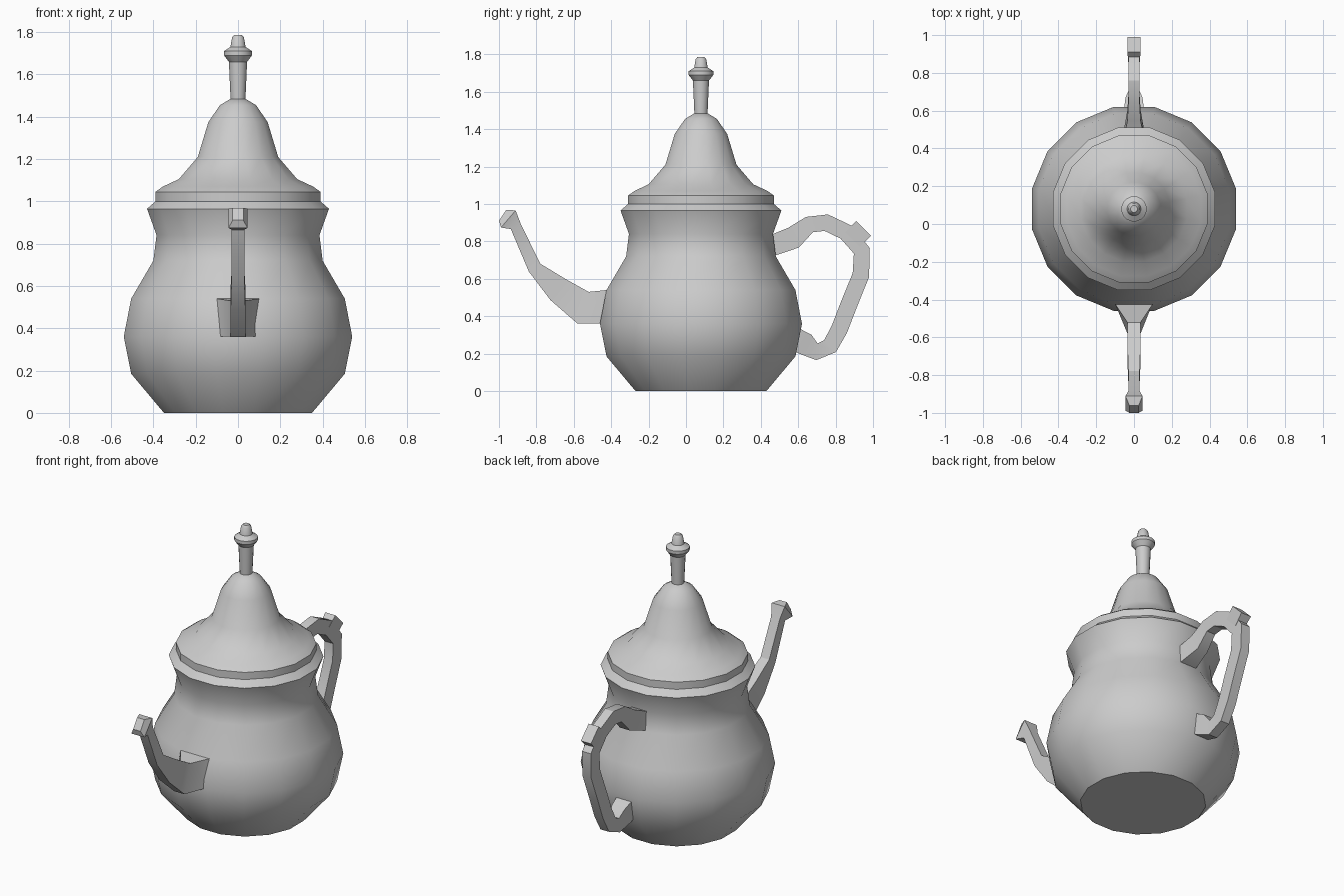
import bpy, bmesh, math
from mathutils import Vector

old = bpy.data.objects.get("Cube")
if old:
    bpy.data.objects.remove(old, do_unlink=True)

SIDES = 16
AXIS = Vector((0, 0.08, 0))

metal = bpy.data.materials.new("light grey metal")
metal.use_nodes = True
grey = (0.6, 0.6, 0.6, 1)
metal.diffuse_color = grey
metal.node_tree.nodes["Principled BSDF"].inputs["Base Color"].default_value = grey


def loft(name, rings):
    """Skin closed rings of points, cap both ends and shade the result."""
    bm = bmesh.new()
    loops = [[bm.verts.new(point) for point in ring] for ring in rings]
    for lower, upper in zip(loops, loops[1:]):
        for i in range(len(lower)):
            bm.faces.new((lower[i - 1], lower[i], upper[i], upper[i - 1]))
    bm.faces.new(loops[0])
    bm.faces.new(loops[-1])
    bmesh.ops.recalc_face_normals(bm, faces=bm.faces)
    mesh = bpy.data.meshes.new(name)
    bm.to_mesh(mesh)
    bm.free()
    mesh.materials.append(metal)
    part = bpy.data.objects.new(name, mesh)
    bpy.context.collection.objects.link(part)
    bpy.ops.object.select_all(action="DESELECT")
    part.select_set(True)
    bpy.context.view_layer.objects.active = part
    bpy.ops.object.shade_smooth_by_angle(angle=math.radians(31))


def turned(name, profile):
    """Faceted round part from (flat-to-axis radius, height) pairs."""
    half_step = math.pi / SIDES
    rings = []
    for radius, height in profile:
        corner = radius / math.cos(half_step)
        ring = []
        for side in range(SIDES):
            turn = half_step * (side + side + 1)
            offset = Vector((corner * math.cos(turn), corner * math.sin(turn), height))
            ring.append(AXIS + offset)
        rings.append(ring)
    loft(name, rings)


def strap(name, path):
    """Rectangular bar along (y, z, half depth, half width) stations."""
    centres = [Vector((0, y, z)) for y, z, depth, width in path]
    last = len(centres) - 1
    rings = []
    for i, (y, z, depth, width) in enumerate(path):
        along = centres[min(i + 1, last)] - centres[max(i - 1, 0)]
        across = Vector((0, -along.z, along.y)).normalized() * depth
        side = Vector((width, 0, 0))
        rings.append([centres[i] + across - side, centres[i] + across + side,
                      centres[i] - across + side, centres[i] - across - side])
    loft(name, rings)


# Pot belly with a waist and a flared lip
turned("body", [(0.35, 0), (0.505, 0.185), (0.54, 0.36), (0.505, 0.54),
                (0.4, 0.72), (0.385, 0.84), (0.43, 0.965), (0.39, 1)])

# Stepped, bell-shaped lid
turned("lid", [(0.39, 1), (0.39, 1.045), (0.355, 1.07), (0.28, 1.105), (0.19, 1.21),
               (0.14, 1.375), (0.085, 1.455), (0.035, 1.485)])

# Knob on its tapering stem
turned("lid_knob", [(0.035, 1.48), (0.043, 1.66), (0.066, 1.69), (0.066, 1.71),
                    (0.036, 1.73), (0.028, 1.775), (0.018, 1.787)])

# Spout, wide at the belly and flared at the mouth
strap("spout", [(-0.42, 0.45, 0.09, 0.1), (-0.55, 0.445, 0.09, 0.035),
                (-0.68, 0.54, 0.07, 0.035), (-0.81, 0.66, 0.037, 0.03),
                (-0.91, 0.88, 0.03, 0.03), (-0.95, 0.92, 0.06, 0.045),
                (-0.98, 0.94, 0.035, 0.025)])

# Looped handle, flared where it joins the neck and the belly
grip = [(0.66, 0.89), (0.75, 0.9), (0.855, 0.85), (0.94, 0.75), (0.935, 0.62),
        (0.87, 0.46), (0.82, 0.33), (0.77, 0.24), (0.7, 0.21)]
strap("handle", [(0.44, 0.77, 0.055, 0.06), (0.575, 0.82, 0.06, 0.035),
                 *[(y, z, 0.045, 0.03) for y, z in grip],
                 (0.64, 0.25, 0.06, 0.045), (0.56, 0.29, 0.06, 0.055)])

# Thumb rest on the outer bend of the handle
strap("thumb_rest", [(0.89, 0.81, 0.055, 0.03), (0.95, 0.87, 0.055, 0.035)])
